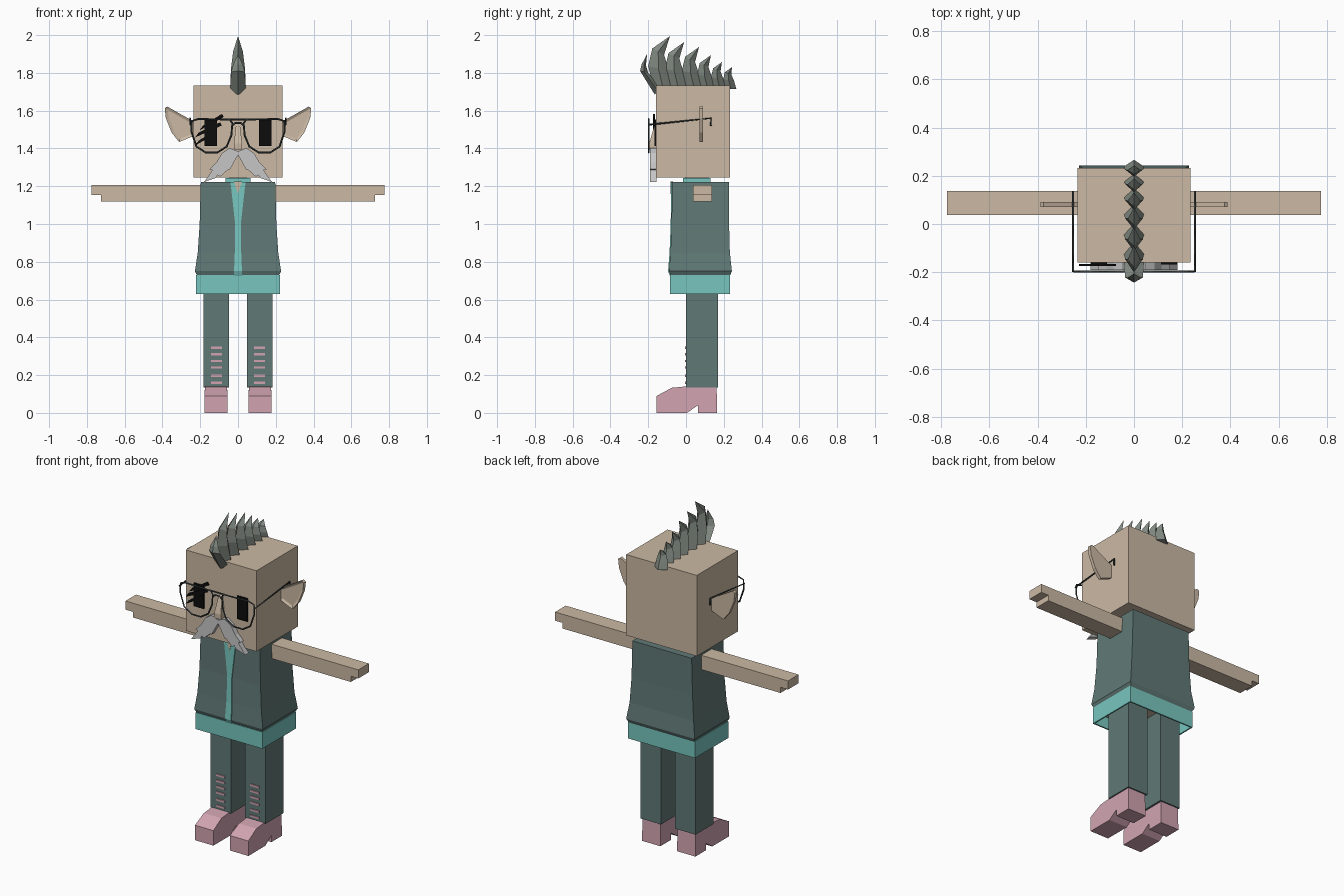
import bpy, bmesh

cube = bpy.data.objects.get("Cube")
if cube:
    bpy.data.objects.remove(cube, do_unlink=True)


def material(name, rgb):
    lin = [((c / 255 + 0.055) / 1.055) ** 2.4 for c in rgb]
    m = bpy.data.materials.new(name)
    m.use_nodes = True
    m.diffuse_color = (*lin, 1)
    bsdf = m.node_tree.nodes["Principled BSDF"]
    bsdf.inputs["Base Color"].default_value = (*lin, 1)
    bsdf.inputs["Roughness"].default_value = 0.9
    return m


skin = material("skin", (203, 185, 164))
teal = material("dark_teal", (96, 121, 118))
cyan = material("light_teal", (120, 198, 191))
pink = material("pink", (209, 164, 177))
silver = material("silver", (198, 198, 198))
grey = material("hair_grey", (131, 139, 131))
black = material("black", (12, 12, 12))
wire = material("frame_grey", (58, 64, 64))


def finish(name, bm, *mats):
    bmesh.ops.recalc_face_normals(bm, faces=bm.faces[:])
    mesh = bpy.data.meshes.new(name)
    bm.to_mesh(mesh)
    bm.free()
    for m in mats:
        mesh.materials.append(m)
    ob = bpy.data.objects.new(name, mesh)
    bpy.context.collection.objects.link(ob)
    return ob


def loft(name, rings, mat, tip=None):
    """Skin equal rings of points; close with caps or a pointed tip."""
    bm = bmesh.new()
    rows = [[bm.verts.new(p) for p in r] for r in rings]
    n = len(rows[0])
    for a, b in zip(rows, rows[1:]):
        for i in range(n):
            j = (i + 1) % n
            bm.faces.new((a[i], a[j], b[j], b[i]))
    bm.faces.new(rows[0])
    if tip:
        t = bm.verts.new(tip)
        for i in range(n):
            bm.faces.new((rows[-1][i], rows[-1][(i + 1) % n], t))
    else:
        bm.faces.new(rows[-1])
    return finish(name, bm, mat)


def rect(x0, x1, y0, y1, z):
    return [(x0, y0, z), (x1, y0, z), (x1, y1, z), (x0, y1, z)]


def box(name, x, y, z, mat):
    return loft(name, [rect(*x, *y, z[0]), rect(*x, *y, z[1])], mat)


def front_plate(name, pts, y0, y1, mat):
    """Outline in x, z, extruded along y."""
    return loft(name, [[(x, y, z) for x, z in pts] for y in (y0, y1)], mat)


def side_plate(name, pts, x0, x1, mat):
    """Outline in y, z, extruded along x."""
    return loft(name, [[(x, y, z) for y, z in pts] for x in (x0, x1)], mat)


def wire_path(name, pts, cyclic=False, radius=0.005):
    cu = bpy.data.curves.new(name, "CURVE")
    cu.dimensions = "3D"
    cu.bevel_depth = radius
    cu.bevel_resolution = 0
    cu.use_fill_caps = True
    sp = cu.splines.new("POLY")
    sp.points.add(len(pts) - 1)
    for p, co in zip(sp.points, pts):
        p.co = (*co, 1)
    sp.use_cyclic_u = cyclic
    cu.materials.append(wire)
    ob = bpy.data.objects.new(name, cu)
    bpy.context.collection.objects.link(ob)


# Head, neck and collar
box("head", (-0.235, 0.235), (-0.16, 0.233), (1.247, 1.733), skin)
box("neck", (-0.045, 0.045), (-0.005, 0.12), (1.18, 1.26), skin)
box("collar", (-0.065, 0.065), (-0.016, 0.13), (1.2, 1.243), cyan)

# Vest, flaring towards the hem: z, half width, front, back
vest = [(1.222, 0.197, -0.074, 0.228), (1.0, 0.203, -0.076, 0.228),
        (0.85, 0.213, -0.082, 0.232), (0.75, 0.228, -0.09, 0.243),
        (0.725, 0.215, -0.08, 0.232)]
loft("vest", [rect(-w, w, f, b, z) for z, w, f, b in vest], teal)

# Shirt strip down the open vest front, and skin at the open neck
strip = [0.04, 0.015, 0.017, 0.021, 0.02]
loft("shirt_front", [rect(-s, s, f - 0.005, f + 0.02, z)
                     for s, (z, w, f, b) in zip(strip, vest)], cyan)
front_plate("open_neck", [(-0.02, 1.224), (0.02, 1.224), (0, 1.16)], -0.082, -0.07, skin)

# Shirt hem, hollow underneath with the hips inside
bm = bmesh.new()
bmesh.ops.create_cube(bm, size=1)
for v in bm.verts:
    v.co = (v.co.x * 0.444, 0.074 + v.co.y * 0.318, 0.68 + v.co.z * 0.1)
under = [f for f in bm.faces if f.calc_center_median().z < 0.64]
bmesh.ops.inset_region(bm, faces=under, thickness=0.012)
up = bmesh.ops.extrude_face_region(bm, geom=under)["geom"]
bmesh.ops.delete(bm, geom=under, context="FACES")
for g in up:
    if isinstance(g, bmesh.types.BMVert):
        g.co.z += 0.07
    elif isinstance(g, bmesh.types.BMFace):
        g.material_index = 1
finish("shirt_hem", bm, cyan, skin)

# Side profile of the shoe and the front outlines of paired parts
shoe = [(-0.155, 0), (-0.155, 0.09), (-0.075, 0.133), (0, 0.14), (0.162, 0.14),
        (0.165, 0), (0.063, 0), (0.063, 0.04), (0.005, 0)]
ear = [(0.23, 1.54), (0.375, 1.622), (0.388, 1.612), (0.382, 1.56),
       (0.352, 1.485), (0.312, 1.434), (0.23, 1.468)]
lens = [(0.03, 1.535), (0.045, 1.553), (0.21, 1.556), (0.245, 1.545), (0.247, 1.49),
        (0.22, 1.41), (0.17, 1.378), (0.11, 1.378), (0.06, 1.41), (0.035, 1.47)]
whisker = [(0, 1.385), (0.045, 1.402), (0.085, 1.375), (0.115, 1.325), (0.15, 1.29),
           (0.135, 1.285), (0.18, 1.222), (0.115, 1.245), (0.108, 1.26),
           (0.095, 1.25), (0.05, 1.29), (0.045, 1.285), (0, 1.365)]

for side, s in (("left", 1), ("right", -1)):
    def flip(pts):
        return [(s * p[0], *p[1:]) for p in pts]

    # Arm with a stepped hand
    arm = [(0.19, 1.12), (0.725, 1.12), (0.725, 1.154), (0.775, 1.154),
           (0.775, 1.206), (0.19, 1.206)]
    front_plate(side + "_arm", flip(arm), 0.037, 0.137, skin)

    # Leg, shoe and laces
    box(side + "_leg", (s * 0.047, s * 0.183), (0, 0.17), (0.135, 0.72), teal)
    ob = side_plate(side + "_shoe", shoe, s * 0.055, s * 0.178, pink)
    for v in ob.data.vertices:
        if v.co.z > 0.1:
            v.co.x = s * (0.1165 + (abs(v.co.x) - 0.1165) * 0.95)
    for i, z in enumerate((0.16, 0.197, 0.24, 0.275, 0.31, 0.345)):
        box(f"{side}_lace_{i + 1}", (s * 0.085, s * 0.143), (-0.006, 0.003),
            (z - 0.006, z + 0.006), pink)

    # Pointed ear with a sunken inner face
    ob = front_plate(side + "_ear", flip(ear), 0.071, 0.091, skin)
    bm = bmesh.new()
    bm.from_mesh(ob.data)
    face = [f for f in bm.faces if f.normal.y < -0.9]
    bmesh.ops.inset_region(bm, faces=face, thickness=0.016)
    for v in face[0].verts:
        v.co.y += 0.008
    bm.to_mesh(ob.data)
    bm.free()

    # Eye, moustache half, and wire glasses
    box(side + "_eye", (s * 0.111, s * 0.178), (-0.168, -0.159), (1.413, 1.552), black)
    front_plate(side + "_moustache", flip(whisker), -0.19, -0.155, silver)
    wire_path(side + "_lens_rim", [(x, -0.197, z) for x, z in flip(lens)], True)
    wire_path(side + "_temple", flip([(0.243, -0.197, 1.53), (0.253, -0.195, 1.526),
                                      (0.253, 0.132, 1.56), (0.253, 0.132, 1.52)]))

# Glasses bridge
wire_path("bridge_top", [(-0.05, -0.197, 1.554), (0.05, -0.197, 1.554)])
wire_path("bridge_low", [(-0.03, -0.197, 1.52), (-0.015, -0.197, 1.535),
                         (0.015, -0.197, 1.535), (0.03, -0.197, 1.52)])

# Nose wedge
loft("nose", [rect(-0.022, 0.022, -0.195, -0.15, 1.395),
              rect(-0.022, 0.022, -0.195, -0.15, 1.425),
              rect(-0.01, 0.01, -0.165, -0.15, 1.53)], skin)

# Slanted slashes over the right eye
for i, (x0, z0, x1, z1) in enumerate(((-0.228, 1.415, -0.11, 1.49),
                                      (-0.228, 1.458, -0.085, 1.53),
                                      (-0.205, 1.495, -0.075, 1.575))):
    front_plate(f"eye_slash_{i + 1}", [(x0, z0), (x1, z1 - 0.008), (x1 - 0.01, z1 + 0.008),
                                       (x0 + 0.02, z0 + 0.026)], -0.174, -0.165, black)


# Mohawk of swept-back spikes with a diamond section
def spike(name, front, back, tip):
    rings = []
    for (fy, fz), (by, bz), w in zip(front, back, (0.042, 0.037, 0.026)):
        y, z = (fy + by) / 2, (fz + bz) / 2
        rings.append([(0, fy, fz), (w, y, z), (0, by, bz), (-w, y, z)])
    loft(name, rings, grey, (0, *tip))


spike("hair_spike_1", [(-0.165, 1.685), (-0.243, 1.81), (-0.235, 1.845)],
      [(-0.13, 1.72), (-0.2, 1.8), (-0.212, 1.84)], (-0.206, 1.9))
tips = [(-0.085, 1.995), (-0.01, 1.963), (0.069, 1.937), (0.132, 1.894),
        (0.19, 1.857), (0.243, 1.83)]
for i, (ty, tz) in enumerate(tips):
    h = tz - 1.72
    b, w = ty - 0.31 * h, 0.03 + 0.25 * h
    spike(f"hair_spike_{i + 2}",
          [(b, 1.715), (b - 0.11 * h, 1.72 + 0.42 * h), (b - 0.03 * h, 1.72 + 0.76 * h)],
          [(b + w, 1.715), (b + w * 0.8, 1.72 + 0.33 * h), (b + w * 0.55, 1.72 + 0.64 * h)],
          (ty, tz))
